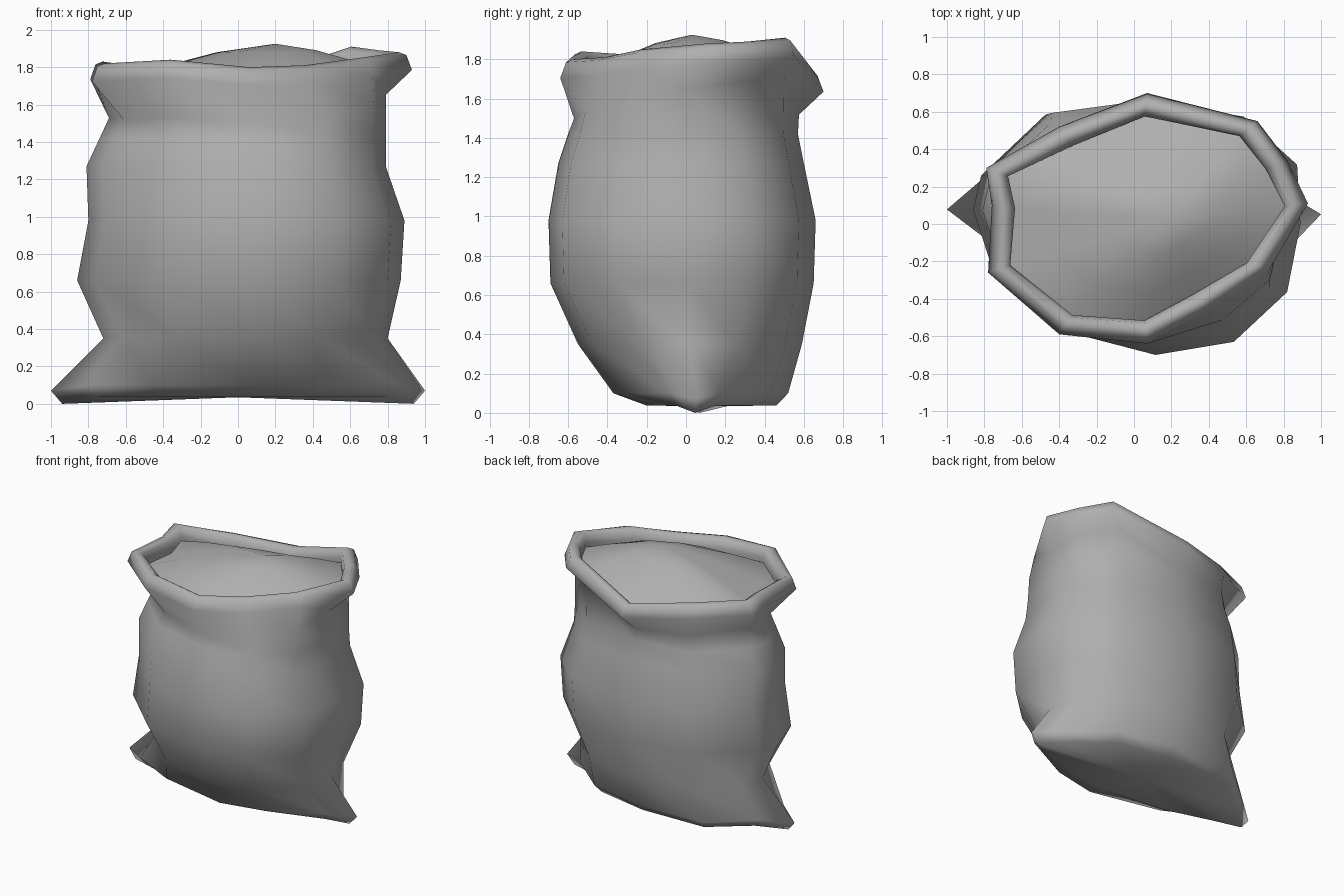
import bpy, bmesh

if "Cube" in bpy.data.objects:
    bpy.data.objects.remove(bpy.data.objects["Cube"])

# Unit cross-sections, 12 points clockwise from the back
BODY = [(.06, 1), (.66, .87), (.98, .48), (1, 0), (.92, -.52), (.6, -.9),
        (.13, -1), (-.46, -.82), (-.89, -.31), (-1, .12), (-.95, .4), (-.55, .9)]
LENS = [(.06, 1), (.5, .82), (.8, .33), (1, .1), (.85, -.25), (.45, -.8),
        (.1, -1), (-.45, -.68), (-.8, -.2), (-1, .15), (-.8, .48), (-.5, .97)]

# Rim: outer x, outer y, top height
RIM = [(.07, .70, 1.73), (.66, .55, 1.91), (.82, .34, 1.89), (.93, .11, 1.88),
       (.72, -.25, 1.85), (.40, -.47, 1.81), (.07, -.64, 1.80), (-.40, -.59, 1.84),
       (-.78, -.26, 1.82), (-.76, .10, 1.81), (-.79, .30, 1.83), (-.40, .52, 1.78)]

# Body levels: z, left, right, front, back, blend towards the pointed base
LEVELS = [(.02, .94, .94, .20, .46, 1), (.085, 1, 1, .37, .52, 1),
          (.35, .72, .80, .55, .59, .3), (.66, .86, .87, .69, .65, 0),
          (.98, .80, .89, .70, .66, 0), (1.27, .81, .79, .65, .60, 0),
          (1.42, .74, .79, .60, .57, 0)]


def section(z, left, right, front, back, t):
    pts = []
    for (bx, by), (lx, ly) in zip(BODY, LENS):
        x, y = bx + (lx - bx) * t, by + (ly - by) * t
        pts.append((x * (right if x > 0 else left), y * (back if y > 0 else front), z))
    return pts


def rim_ring(inset, drop):
    """Rim outline moved inward by a distance and down by a drop."""
    pts = []
    for x, y, z in RIM:
        r = (x * x + y * y) ** .5
        k = (r - inset) / r
        pts.append((x * k, y * k, z - drop))
    return pts


# Dusty mid-grey cloth
grey = bpy.data.materials.new("cloth_grey")
grey.diffuse_color = (.43, .43, .43, 1)
grey.use_nodes = True
grey.node_tree.nodes["Principled BSDF"].inputs["Base Color"].default_value = grey.diffuse_color


def loft(name, rings, first=None, last=None):
    bm = bmesh.new()
    loops = [[bm.verts.new(p) for p in ring] for ring in rings]
    n = len(loops[0])
    for a, b in zip(loops, loops[1:]):
        for i in range(n):
            bm.faces.new((a[i], b[i], b[(i + 1) % n], a[(i + 1) % n]))
    for loop, tip in ((loops[0], first), (loops[-1], last)):
        if tip:
            c = bm.verts.new(tip)
            for i in range(n):
                bm.faces.new((loop[i], loop[(i + 1) % n], c))
    bmesh.ops.recalc_face_normals(bm, faces=bm.faces)
    mesh = bpy.data.meshes.new(name)
    bm.to_mesh(mesh)
    bm.free()
    mesh.materials.append(grey)
    for f in mesh.polygons:
        f.use_smooth = True
    ob = bpy.data.objects.new(name, mesh)
    bpy.context.collection.objects.link(ob)
    return ob


# Sack cloth: base, belly, neck and rolled rim
rings = [section(*lv) for lv in LEVELS]
for i in range(12):                      # base corners sag, seams lift
    x, y, z = rings[0][i]
    rings[0][i] = (x, y, .0 if i in (3, 9) else .037)
    x, y, z = rings[1][i]
    rings[1][i] = (x, y, .07 if i in (3, 9) else .10)
neck = section(0, .69, .79, .57, .575, 0)
rings.append([(x, y, r[2] - .26 + .08 * y + .04 * x) for (x, y, _), r in zip(neck, RIM)])
rings += [rim_ring(0, .095), rim_ring(.03, .015), rim_ring(.07, 0),
          rim_ring(.11, .025), rim_ring(.125, .08), rim_ring(.12, .17)]
loft("sack", rings, first=(0, .1, .035))

# Domed contents filling the mouth
edge = rim_ring(.11, .12)
peak = (.2, .03, 1.925)
dome = []
for s in (1, .7, .35):
    dome.append([(peak[0] + (x - peak[0]) * s, peak[1] + (y - peak[1]) * s,
                  z + (peak[2] - z) * (1 - s ** 1.5)) for x, y, z in edge])
loft("contents", dome, last=peak)
